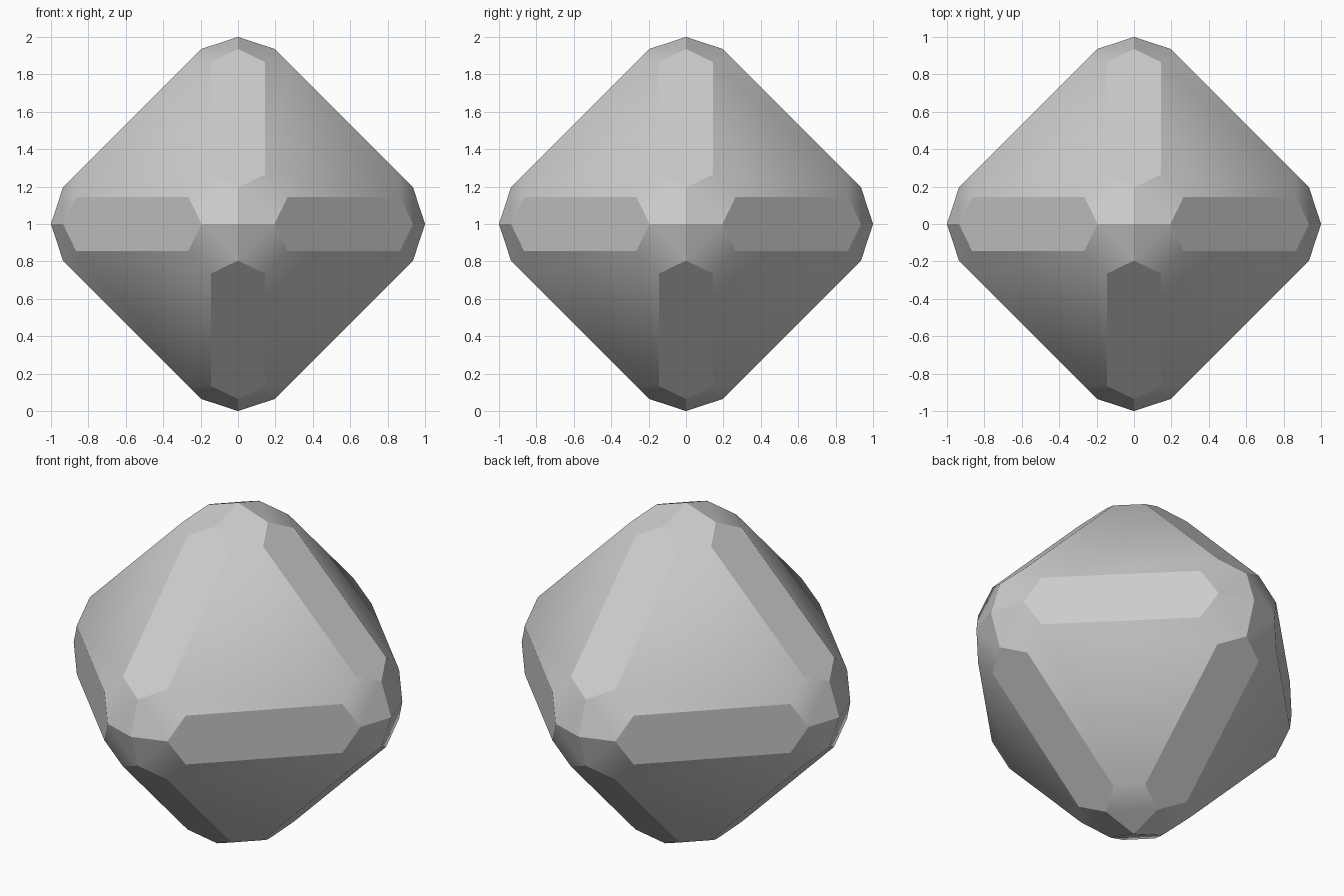
import bpy
import bmesh
import math
from itertools import product
from mathutils import Vector

cube = bpy.data.objects.get("Cube")
if cube:
    bpy.data.objects.remove(cube, do_unlink=True)

# Distances that shape every corner of the cut octahedron
TIP = 1.0
RIM, RIM_SIDE = 0.936, 0.195
FAR, MID, NEAR = 0.866, 0.265, 0.144


def place(axes, signs, *values):
    """Point with the values laid along the listed axes, mirrored by signs."""
    p = Vector((0, 0, 0))
    for axis, value in zip(axes, values):
        p[axis] = value * signs[axis]
    return p


bm = bmesh.new()


def add_face(points):
    bm.faces.new([bm.verts.new(p) for p in points])


for signs in product((-1, 1), repeat=3):
    side = []
    for a in range(3):
        b, c = (a + 1) % 3, (a + 2) % 3
        toward_c = place((a, c, b), signs, FAR, MID, NEAR)
        toward_b = place((a, b, c), signs, FAR, MID, NEAR)
        side += [toward_c, toward_b]
        # Pentagon facet beside each tip
        add_face([place((a,), signs, TIP),
                  place((a, b), signs, RIM, RIM_SIDE), toward_b, toward_c,
                  place((a, c), signs, RIM, RIM_SIDE)])
    # Large six-sided facet
    add_face(side)

# Long chamfers along the edges
for a in range(3):
    b, c = (a + 1) % 3, (a + 2) % 3
    for sa, sb in product((-1, 1), repeat=2):
        up, down = [0] * 3, [0] * 3
        for s, sc in ((up, 1), (down, -1)):
            s[a], s[b], s[c] = sa, sb, sc
        add_face([place((a, b), up, RIM, RIM_SIDE),
                  place((a, b, c), up, FAR, MID, NEAR),
                  place((b, a, c), up, FAR, MID, NEAR),
                  place((b, a), up, RIM, RIM_SIDE),
                  place((b, a, c), down, FAR, MID, NEAR),
                  place((a, b, c), down, FAR, MID, NEAR)])

bmesh.ops.remove_doubles(bm, verts=bm.verts, dist=0.001)
bmesh.ops.recalc_face_normals(bm, faces=bm.faces)
bmesh.ops.translate(bm, verts=bm.verts, vec=(0, 0, TIP))
mesh = bpy.data.meshes.new("faceted_octahedron")
bm.to_mesh(mesh)
bm.free()

# Plain grey surface
grey = bpy.data.materials.new("light_grey")
grey.use_nodes = True
colour = (0.6, 0.6, 0.6, 1)
grey.diffuse_color = colour
grey.node_tree.nodes["Principled BSDF"].inputs["Base Color"].default_value = colour
mesh.materials.append(grey)

gem = bpy.data.objects.new("faceted_octahedron", mesh)
bpy.context.collection.objects.link(gem)
bpy.ops.object.select_all(action='DESELECT')
gem.select_set(True)
bpy.context.view_layer.objects.active = gem
# Soften tips into the large facets, keep the chamfers crisp
bpy.ops.object.shade_smooth_by_angle(angle=math.radians(30.7))
